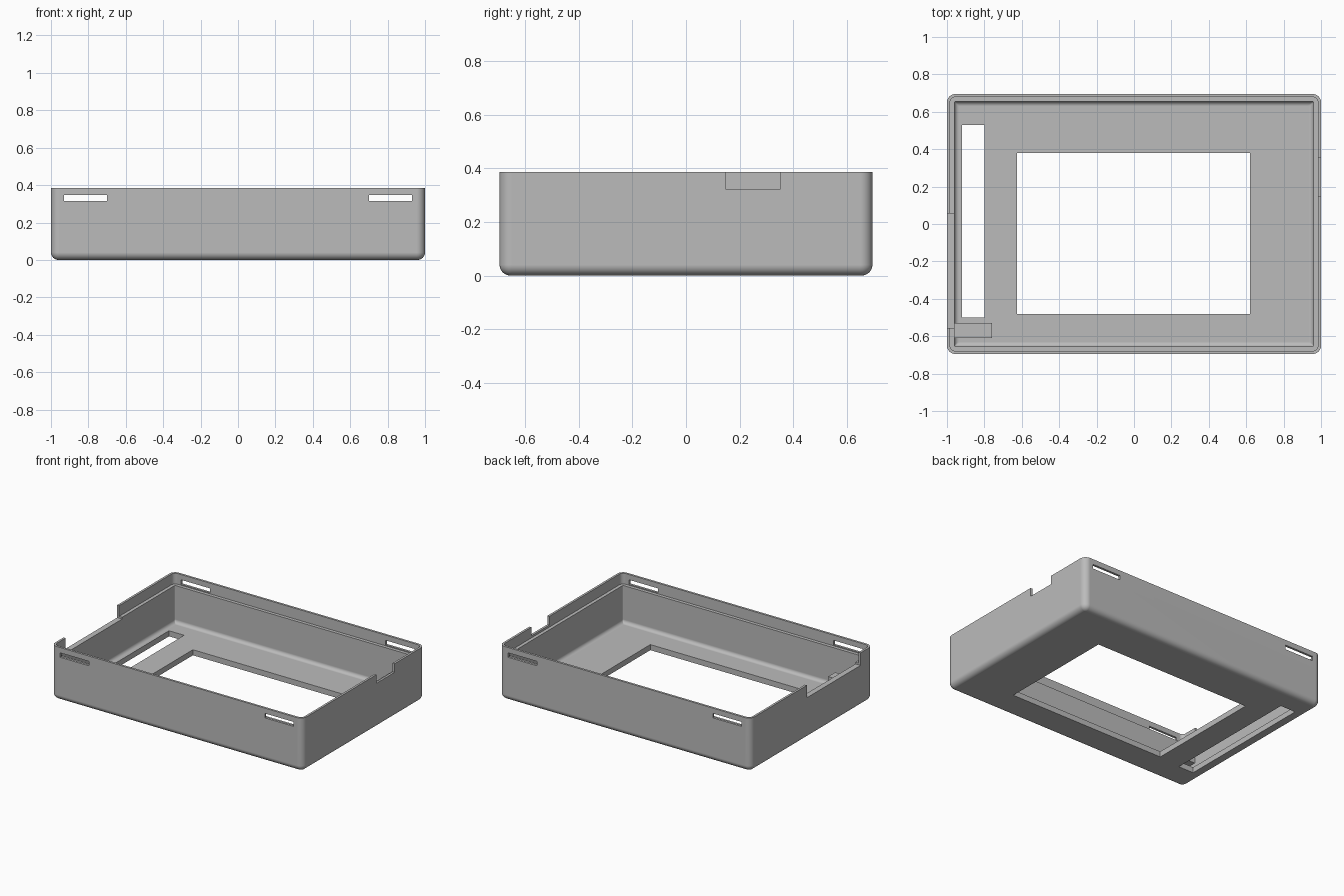
import bpy, bmesh, math

if "Cube" in bpy.data.objects:
    bpy.data.objects.remove(bpy.data.objects["Cube"], do_unlink=True)

HALF_X, HALF_Y, HEIGHT = 1.0, 0.695, 0.385
CORNER, WALL, LIP, STEP_Z = 0.045, 0.04, 0.016, 0.308
FILLET, SEG = 0.04, 6

grey = bpy.data.materials.new("plain grey")
grey.use_nodes = True
colour = (0.5, 0.5, 0.5, 1)
grey.diffuse_color = colour
grey.node_tree.nodes["Principled BSDF"].inputs["Base Color"].default_value = colour


def make_object(name, bm):
    bmesh.ops.recalc_face_normals(bm, faces=bm.faces)
    mesh = bpy.data.meshes.new(name)
    bm.to_mesh(mesh)
    bm.free()
    mesh.materials.append(grey)
    obj = bpy.data.objects.new(name, mesh)
    bpy.context.collection.objects.link(obj)
    return obj


def box(name, x, y, z):
    bm = bmesh.new()
    bmesh.ops.create_cube(bm, size=1)
    for v in bm.verts:
        for axis, (low, high) in enumerate((x, y, z)):
            v.co[axis] = high if v.co[axis] > 0 else low
    return make_object(name, bm)


def rounded_loop(bm, inset, z):
    """Ring of vertices around a rounded rectangle."""
    radius = max(CORNER - inset, 0.006)
    cx, cy = HALF_X - inset - radius, HALF_Y - inset - radius
    ring = []
    for quarter, (sx, sy) in enumerate(((1, 1), (-1, 1), (-1, -1), (1, -1))):
        for i in range(SEG + 1):
            a = (quarter + i / SEG) * math.pi / 2
            ring.append(bm.verts.new((sx * cx + radius * math.cos(a),
                                      sy * cy + radius * math.sin(a), z)))
    return ring


def fillet(start, z, radius):
    """Quarter-round of (inset, height) pairs, from the flat up to the wall."""
    angles = [i / SEG * math.pi / 2 for i in range(SEG + 1)]
    return [(start + radius * (1 - math.sin(a)), z + radius * (1 - math.cos(a)))
            for a in angles]


# Tray: outer skin, thin rim, ledge, inner wall and floor
profile = fillet(0, 0, FILLET)
profile += [(0, HEIGHT), (LIP, HEIGHT), (LIP, STEP_Z), (WALL, STEP_Z)]
profile += reversed(fillet(WALL, WALL, 0.025))
bm = bmesh.new()
rings = [rounded_loop(bm, inset, z) for inset, z in profile]
for lower, upper in zip(rings, rings[1:]):
    for i in range(len(lower)):
        j = (i + 1) % len(lower)
        bm.faces.new((lower[i], lower[j], upper[j], upper[i]))
bm.faces.new(rings[0])
bm.faces.new(rings[-1])
tray = make_object("tray", bm)

# Openings: floor windows, rim notches and clip slots
openings = [
    box("screen_cutter", (-0.625, 0.62), (-0.48, 0.38), (-0.1, 0.1)),
    box("side_window_cutter", (-0.92, -0.80), (-0.50, 0.53), (-0.1, 0.1)),
    box("right_notch_cutter", (-1.1, -0.9), (-0.555, 0.055), (0.295, 0.5)),
    box("left_notch_cutter", (0.97, 1.1), (0.148, 0.352), (0.323, 0.5)),
]
for low in (-0.93, 0.70):
    openings.append(box("clip_slot_cutter", (low, low + 0.23), (-0.8, 0.8), (0.315, 0.347)))

bpy.context.view_layer.objects.active = tray
for cutter in openings:
    cutter.hide_render = True
    mod = tray.modifiers.new("opening", "BOOLEAN")
    mod.operation, mod.solver, mod.object = "DIFFERENCE", "EXACT", cutter
    bpy.ops.object.modifier_apply(modifier=mod.name)
    bpy.data.objects.remove(cutter, do_unlink=True)

# Small support bar on the inside of the right wall
box("support_bar", (-0.965, -0.76), (-0.61, -0.53), (0.10, 0.16))

# Smooth the rounded edges, keep the others crisp
bpy.ops.object.select_all(action="DESELECT")
tray.select_set(True)
bpy.context.view_layer.objects.active = tray
bpy.ops.object.shade_smooth_by_angle(angle=math.radians(30))
weighted = tray.modifiers.new("flat panels", "WEIGHTED_NORMAL")
weighted.keep_sharp = True
